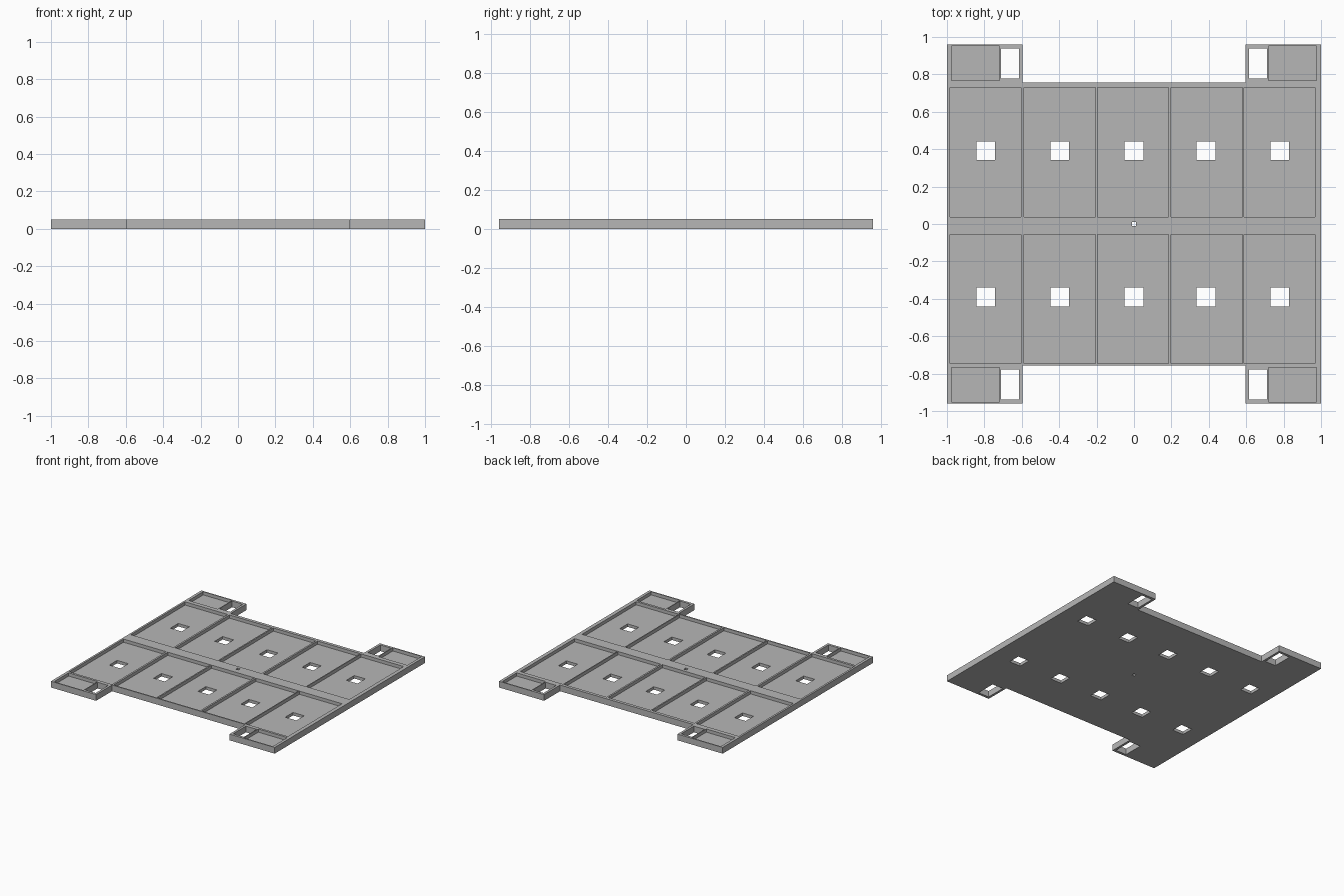
import bpy
import bmesh

if "Cube" in bpy.data.objects:
    bpy.data.objects.remove(bpy.data.objects["Cube"], do_unlink=True)

THICK = 0.05
FLOOR = 0.024

grey = bpy.data.materials.new("light grey")
grey.use_nodes = True
grey.diffuse_color = (0.47, 0.47, 0.47, 1)
grey.node_tree.nodes["Principled BSDF"].inputs["Base Color"].default_value = grey.diffuse_color


def make_object(name, bm):
    bmesh.ops.recalc_face_normals(bm, faces=bm.faces)
    mesh = bpy.data.meshes.new(name)
    bm.to_mesh(mesh)
    bm.free()
    mesh.materials.append(grey)
    obj = bpy.data.objects.new(name, mesh)
    bpy.context.collection.objects.link(obj)
    return obj


def add_box(bm, x0, x1, y0, y1, z0, z1):
    verts = bmesh.ops.create_cube(bm, size=1)["verts"]
    for v in verts:
        v.co.x = x1 if v.co.x > 0 else x0
        v.co.y = y1 if v.co.y > 0 else y0
        v.co.z = z1 if v.co.z > 0 else z0


def cut(target, name, rects, bottom):
    """Subtract rectangular pockets, from the given height up, out of target."""
    bm = bmesh.new()
    for r in rects:
        add_box(bm, *r, bottom, THICK + 0.05)
    cutter = make_object(name, bm)
    cutter.hide_render = True
    mod = target.modifiers.new(name, "BOOLEAN")
    mod.operation = "DIFFERENCE"
    mod.solver = "EXACT"
    mod.object = cutter
    bpy.context.view_layer.objects.active = target
    bpy.ops.object.modifier_apply(modifier=name)
    bpy.data.objects.remove(cutter, do_unlink=True)


# Slab outline: a wide body with a tab at each corner
quarter = [(1, 0.96), (0.596, 0.96), (0.596, 0.757)]
right = [(x, -y) for x, y in reversed(quarter)] + quarter
outline = right + [(-x, -y) for x, y in right]
bm = bmesh.new()
face = bm.faces.new([bm.verts.new((x, y, 0)) for x, y in outline])
raised = bmesh.ops.extrude_face_region(bm, geom=[face])["geom"]
top = [g for g in raised if isinstance(g, bmesh.types.BMVert)]
bmesh.ops.translate(bm, verts=top, vec=(0, 0, THICK))
tray = make_object("tray_base", bm)

# Two rows of five large pockets, each with a square hole
pockets, holes = [], []
columns = [(-0.984, -0.793), (-0.588, -0.397), (-0.196, 0), (0.199, 0.385), (0.588, 0.78)]
for left, hole_x in columns:
    for y0, y1, hole_y in ((0.037, 0.731, 0.391), (-0.747, -0.056, -0.39)):
        pockets.append((left, left + 0.381, y0, y1))
        holes.append((hole_x - 0.05, hole_x + 0.05, hole_y - 0.05, hole_y + 0.05))

# Corner tabs: a shallow pocket beside a through slot
for sx in (-1, 1):
    for sy in (-1, 1):
        def mirrored(x0, x1, y0, y1):
            return (*sorted((sx * x0, sx * x1)), *sorted((sy * y0, sy * y1)))
        pockets.append(mirrored(0.718, 0.977, 0.766, 0.951))
        holes.append(mirrored(0.615, 0.711, 0.778, 0.939))

# Small centre hole
holes.append((-0.012, 0.012, -0.012, 0.012))

cut(tray, "pocket_cutter", pockets, FLOOR)
cut(tray, "hole_cutter", holes, -0.05)
